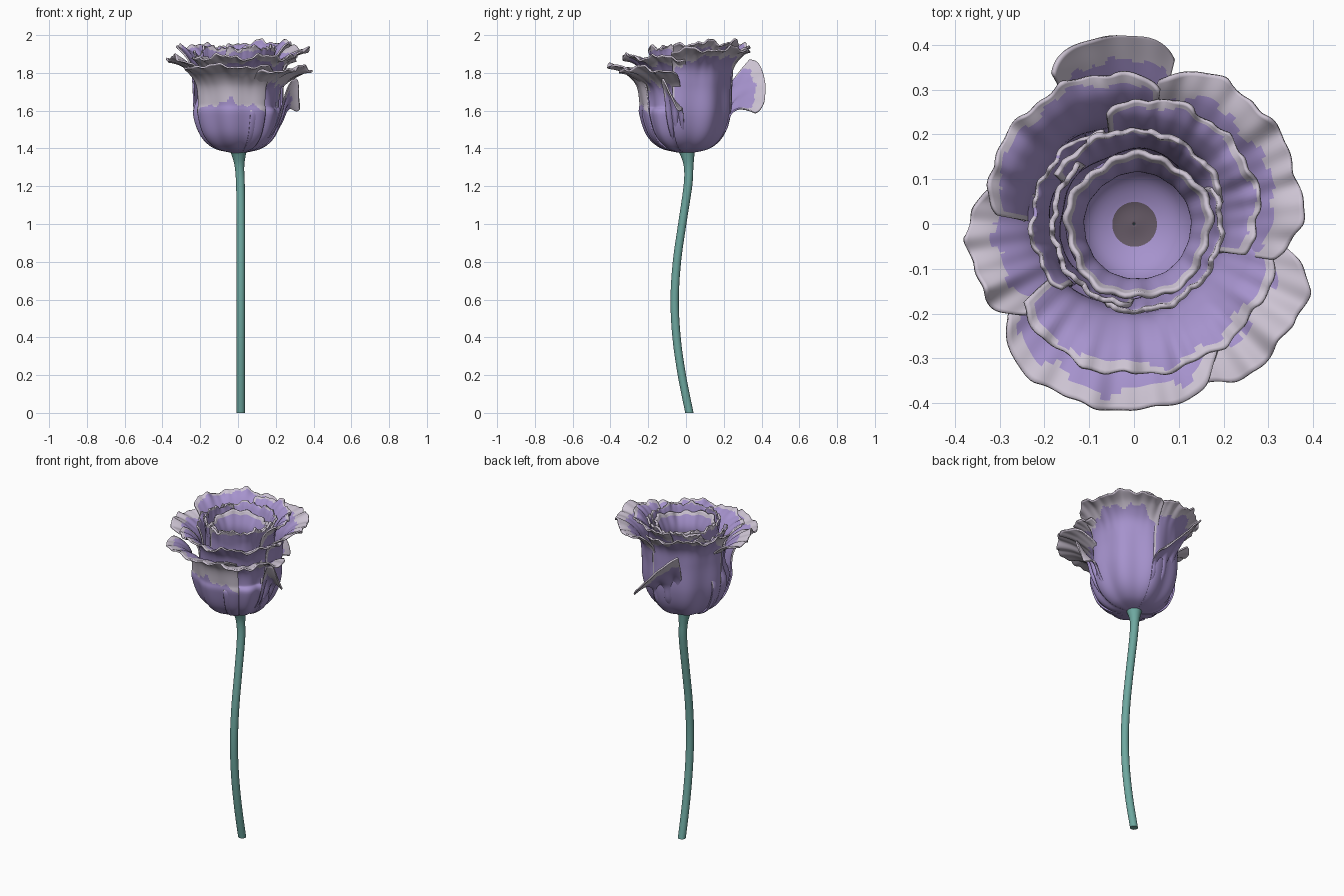
import bpy, bmesh, math, random
from mathutils import Vector

if "Cube" in bpy.data.objects:
    bpy.data.objects.remove(bpy.data.objects["Cube"])
random.seed(4)


def material(name, col):
    m = bpy.data.materials.new(name)
    m.diffuse_color = (*col, 1)
    m.use_nodes = True
    m.node_tree.nodes["Principled BSDF"].inputs["Base Color"].default_value = m.diffuse_color
    return m


PURPLE = material("petal_purple", (0.38, 0.29, 0.61))
PALE = material("petal_pale_edge", (0.61, 0.55, 0.65))
TEAL = material("stem_teal", (0.155, 0.39, 0.35))
DARK = material("centre_dark", (0.13, 0.10, 0.13))


def spline(pts, t):
    """Catmull-Rom sample of a list of tuples, t in 0..1."""
    n = len(pts) - 1
    x = min(max(t, 0), 1) * n
    i = min(int(x), n - 1)
    f = x - i
    p = [Vector(pts[min(max(k, 0), n)]) for k in (i - 1, i, i + 1, i + 2)]
    return 0.5 * (2 * p[1] + (p[2] - p[0]) * f + (2 * p[0] - 5 * p[1] + 4 * p[2] - p[3]) * f * f
                  + (3 * p[1] - p[0] - 3 * p[2] + p[3]) * f ** 3)


def grid_object(name, nu, nv, point, rule, mats, closed=False, cap=False):
    """Sheet from point(u, v); u and v run 0..1, rule(u, v) picks the slot."""
    bm = bmesh.new()
    cols = nu if closed else nu + 1
    vs = [[bm.verts.new(point(i / nu, j / nv)) for j in range(nv + 1)] for i in range(cols)]
    for i in range(nu):
        a, b = vs[i], vs[(i + 1) % cols]
        for j in range(nv):
            f = bm.faces.new((a[j], a[j + 1], b[j + 1], b[j]))
            f.material_index = rule((i + .5) / nu, (j + .5) / nv)
            f.smooth = True
    if cap:
        for j in (0, nv):
            bm.faces.new([c[j] for c in vs])
        bmesh.ops.recalc_face_normals(bm, faces=bm.faces)
    me = bpy.data.meshes.new(name)
    bm.to_mesh(me)
    bm.free()
    for m in mats:
        me.materials.append(m)
    ob = bpy.data.objects.new(name, me)
    bpy.context.collection.objects.link(ob)
    return ob


def thicken(ob, t):
    s = ob.modifiers.new("thickness", "SOLIDIFY")
    s.thickness = t
    s.offset = -1
    s.material_offset = 3


def petal(name, angle, half, rim_r, rim_z, body, base_z=1.385, tilt=0.0, ruffle=0.012,
          margin=0.08, under=0.2, drop=0.12, profile=None, wide=1.1, thick=0.009, lean=0.0,
          neck=0.96, power=3):
    d = rim_r - body
    prof = profile or [(0.03, base_z), (body * .55, base_z + .025), (body * .84, base_z + .09),
                       (body, base_z + .2), (body * neck + d * lean, rim_z - .2),
                       (body * neck + d * (.12 + lean), rim_z - .1),
                       (body + d * (.5 + lean * .6), rim_z - .03), (rim_r, rim_z)]
    a0, hw = math.radians(angle), math.radians(half)
    p1, p2, p3 = (random.uniform(0, 6.28) for _ in range(3))

    def point(u, v):
        q = 2 * u - 1
        s = v * (1 - drop * abs(q) ** 4)
        r, z = spline(prof, s)
        th = a0 + q * hw * (wide - (wide - 1) * s ** 3)
        w = s ** 6
        wave = math.sin(9 * th + p1) + .6 * math.sin(19 * th + p2) + .35 * math.sin(37 * th + p3)
        r += ruffle * .5 * w * (math.sin(13 * th + p2) + .5 * math.sin(31 * th + p1))
        z += ruffle * w * wave + tilt * q * s ** power
        # soft lengthwise folds and an overlapping bulge
        r += .008 * math.sin(math.pi * min(s * 1.3, 1)) * (math.cos(q * 7) - .4 * q)
        return (r * math.cos(th), r * math.sin(th), z)

    def rule(u, v):
        q = abs(2 * u - 1)
        n = .015 * math.sin(17 * u + p1) + .01 * math.sin(41 * u + p2)
        if v > 1 - margin + n or (q > .95 and v > .7):
            return 2
        if v > 1 - under + 2 * n - .1 * q * q or (q > .95 and v > .5):
            return 1
        return 0

    ob = grid_object(name, 80, 48, point, rule, (PURPLE, PURPLE, PALE, PURPLE, PALE, PALE))
    thicken(ob, thick)


# Outer petals, flared wide
petal("outer_petal_back_right", 33, 46, .38, 1.93, .222, margin=.12, under=.16, lean=.1)
petal("outer_petal_right_front", -40, 31, .42, 1.825, .225, margin=.12, under=.24, ruffle=.014, neck=.92)
petal("outer_petal_front", -101, 43, .415, 1.84, .235, margin=.07, under=.42, ruffle=.009, neck=1.0)
petal("outer_petal_left", 192, 27, .37, 1.88, .225, margin=.12, ruffle=.014, neck=.9)
petal("outer_petal_back_left", 128, 47, .345, 1.945, .22, margin=.06, under=.14, lean=.15)

# Low drooping petals
petal("low_petal_back", 97, 21, .42, 1.73, .22, tilt=.17, ruffle=.004, margin=.15, drop=.12, wide=1.0,
      power=1.6, profile=[(.03, 1.40), (.13, 1.44), (.20, 1.52), (.225, 1.62), (.27, 1.68),
                          (.32, 1.71), (.37, 1.73), (.42, 1.745)])
petal("low_petal_right", -14, 10, .33, 1.68, .22, tilt=-.12, ruffle=.005, margin=.2, drop=.15, wide=1.0,
      profile=[(.03, 1.395), (.12, 1.42), (.19, 1.49), (.228, 1.56), (.25, 1.62),
               (.275, 1.66), (.305, 1.68), (.335, 1.69)])

# Middle petals
petal("middle_petal_right", 44, 58, .285, 1.965, .198, base_z=1.40, margin=.05, under=.12)
petal("middle_petal_front", -73, 70, .335, 1.89, .20, base_z=1.40, margin=.05, under=.12, drop=.08)
petal("middle_petal_left", 165, 55, .225, 1.90, .195, base_z=1.40, margin=.03, under=.08)

# Inner upright petals around the bud
for k, (ang, rim) in enumerate(((80, .205), (200, .175), (318, .19))):
    petal(f"inner_petal_{k + 1}", ang, 66, rim, 1.935, .172, base_z=1.42, margin=.045,
          under=.06, ruffle=.009, drop=.06, thick=.012)


# Innermost cup with a narrow neck and dark floor
CUP = [(.002, 1.45), (.05, 1.452), (.11, 1.49), (.145, 1.58), (.14, 1.68), (.122, 1.77),
       (.122, 1.83), (.155, 1.905)]


def cup_point(u, v):
    r, z = spline(CUP, v)
    th = u * math.tau
    z += v ** 8 * (.012 * math.sin(3 * th + 1) + .007 * math.sin(11 * th))
    r += v ** 8 * (.006 * math.sin(5 * th) + .004 * math.sin(17 * th))
    return (.01 * v + r * math.cos(th), -.005 * v + r * math.sin(th), z)


cup = grid_object("inner_cup", 96, 42, cup_point,
                  lambda u, v: 1 if v < 1 / 7 else (2 if v > .95 else 0),
                  (PURPLE, DARK, PALE, PURPLE, PURPLE, PALE), closed=True)
thicken(cup, .011)

# Curved stem flaring into the flower base: x, y, z, radius
STEM = [(.015, .018, 0, .022), (.015, -.022, .2, .022), (.015, -.05, .4, .022),
        (.015, -.06, .6, .022), (.015, -.048, .8, .022), (.015, -.02, 1.0, .022),
        (.013, .01, 1.2, .023), (.008, .014, 1.3, .025), (.004, .008, 1.36, .036),
        (0, 0, 1.40, .05)]


def stem_point(u, v):
    x, y, z, r = spline(STEM, v)
    th = u * math.tau
    return (x + r * math.cos(th), y + r * math.sin(th), z)


grid_object("stem", 20, 60, stem_point, lambda u, v: 0, (TEAL,), closed=True, cap=True)
